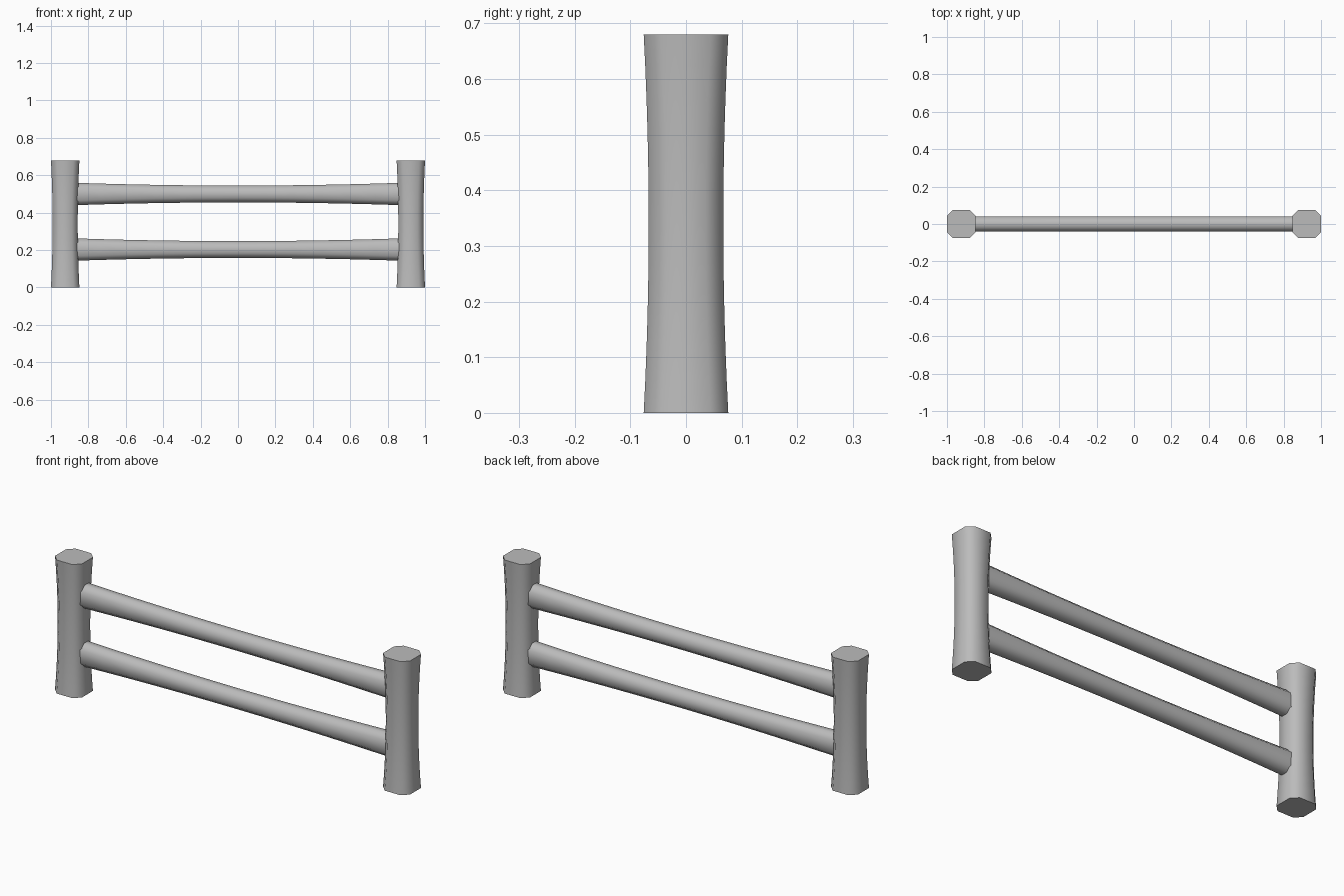
import bpy, bmesh, math
from mathutils import Vector

cube = bpy.data.objects.get("Cube")
if cube:
    bpy.data.objects.remove(cube, do_unlink=True)

grey = bpy.data.materials.new("plain grey")
grey.use_nodes = True
colour = (0.5, 0.5, 0.5, 1)
grey.diffuse_color = colour
grey.node_tree.nodes["Principled BSDF"].inputs["Base Color"].default_value = colour


def octagon(a, b, cut):
    """Rectangle of half sizes a, b with its corners cut off."""
    return [(a, cut - b), (a, b - cut), (a - cut, b), (cut - a, b),
            (-a, b - cut), (-a, cut - b), (cut - a, -b), (a - cut, -b)]


def waisted_beam(name, start, end, u, v, ends, waist, cut, steps=12):
    """Loft an octagon from start to end, narrowing from ends to waist."""
    start, end, u, v = map(Vector, (start, end, u, v))
    bm = bmesh.new()
    rings = []
    for i in range(steps + 1):
        t = i / steps
        k = (2 * t - 1) ** 2
        a, b = (w + (e - w) * k for e, w in zip(ends, waist))
        centre = start.lerp(end, t)
        rings.append([bm.verts.new(centre + u * p + v * q)
                      for p, q in octagon(a, b, cut)])
    for low, high in zip(rings, rings[1:]):
        for j in range(8):
            n = (j + 1) % 8
            bm.faces.new((low[j], low[n], high[n], high[j]))
    bm.faces.new(rings[0])
    bm.faces.new(rings[-1])
    bmesh.ops.recalc_face_normals(bm, faces=bm.faces)
    mesh = bpy.data.meshes.new(name)
    bm.to_mesh(mesh)
    bm.free()
    mesh.materials.append(grey)
    obj = bpy.data.objects.new(name, mesh)
    bpy.context.collection.objects.link(obj)
    bpy.ops.object.select_all(action="DESELECT")
    obj.select_set(True)
    bpy.context.view_layer.objects.active = obj
    bpy.ops.object.shade_smooth_by_angle(angle=math.radians(50))


# Upright posts, slimmer in the middle
for name, x in (("left_post", 0.924), ("right_post", -0.924)):
    waisted_beam(name, (x, 0, 0), (x, 0, 0.68), (1, 0, 0), (0, 1, 0),
                 (0.076, 0.076), (0.067, 0.067), 0.032)

# Horizontal rails, thinner at mid span
for name, z in (("lower_rail", 0.203), ("upper_rail", 0.5)):
    waisted_beam(name, (-0.88, 0, z), (0.88, 0, z), (0, 1, 0), (0, 0, 1),
                 (0.041, 0.06), (0.041, 0.045), 0.025)
